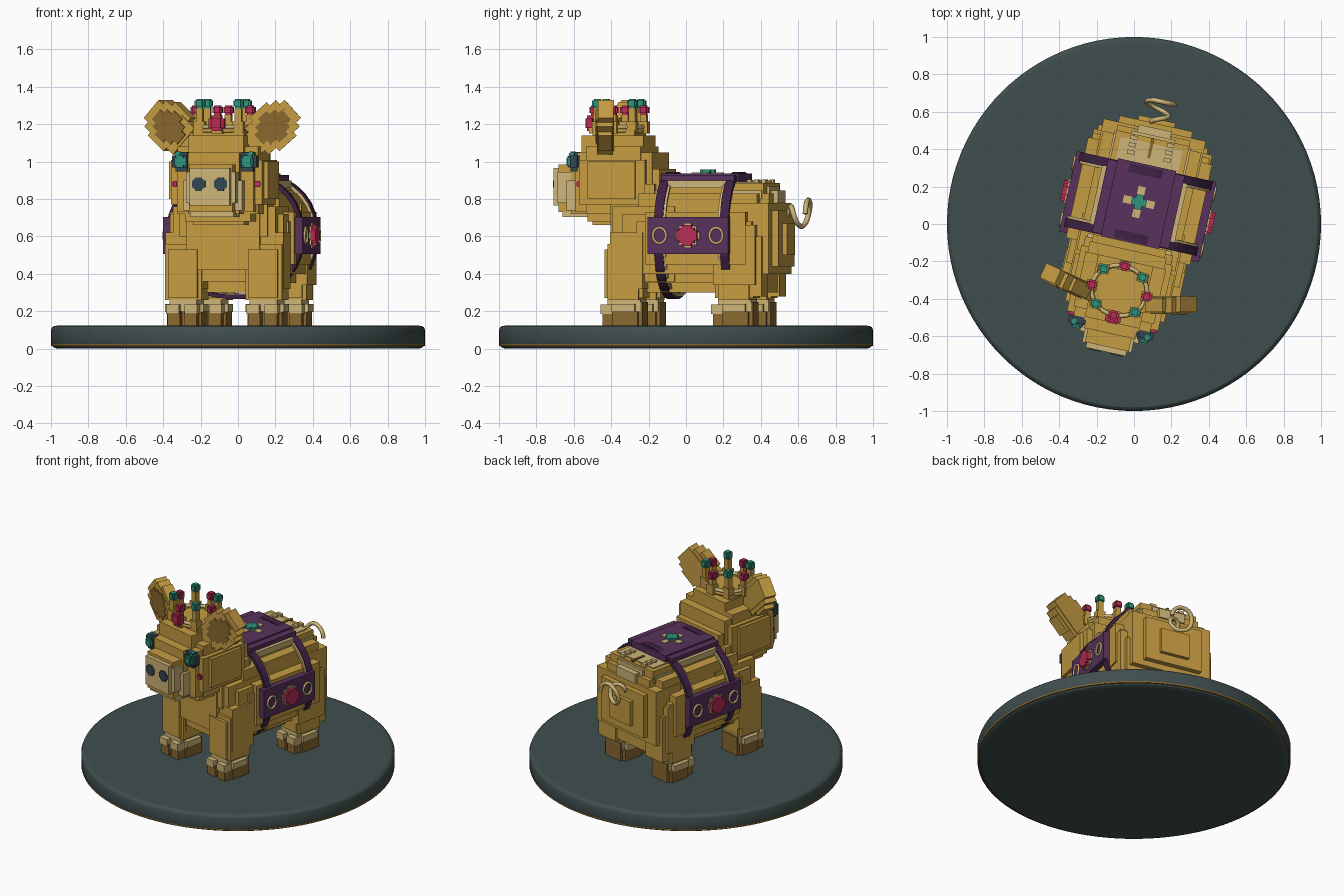
import bpy, bmesh, math
from mathutils import Matrix, Vector

if "Cube" in bpy.data.objects:
    bpy.data.objects.remove(bpy.data.objects["Cube"])

TURN = Matrix.Rotation(math.radians(-12.5), 4, 'Z')   # the pig stands turned on its base

def mat(name, r, g, b):
    m = bpy.data.materials.new(name)
    m.diffuse_color = (r, g, b, 1)
    m.use_nodes = True
    m.node_tree.nodes["Principled BSDF"].inputs["Base Color"].default_value = m.diffuse_color
    return m

GOLD = mat("gold", .56, .335, .056)
CREAM = mat("cream", .61, .46, .19)
BRONZE = mat("dark gold", .25, .14, .028)
PURPLE = mat("purple", .098, .032, .107)
PLUM = mat("dark purple", .05, .016, .058)
TEAL = mat("teal", .026, .30, .20)
PINK = mat("pink", .48, .026, .09)
SLATE = mat("slate", .051, .076, .076)
INK = mat("dark blue grey", .032, .061, .08)

def finish(name, bm, material, turn=True):
    bmesh.ops.recalc_face_normals(bm, faces=bm.faces)
    me = bpy.data.meshes.new(name)
    if turn:
        bm.transform(TURN)
    bm.to_mesh(me)
    bm.free()
    me.materials.append(material)
    ob = bpy.data.objects.new(name, me)
    bpy.context.collection.objects.link(ob)
    return ob

def boxes(name, material, items, place=Matrix()):
    """Blocks given as (x0, x1, y0, y1, z0, z1)."""
    bm = bmesh.new()
    for x0, x1, y0, y1, z0, z1 in items:
        m = Matrix.Translation(((x0+x1)/2, (y0+y1)/2, (z0+z1)/2)) @ Matrix.Diagonal((x1-x0, y1-y0, z1-z0, 1))
        bmesh.ops.create_cube(bm, size=1, matrix=place @ m)
    return finish(name, bm, material)

def sym(items):
    return [(-h, h, *rest) for h, *rest in items]

def cross(c, r, t):
    """Three-way block cross: a rounded voxel jewel."""
    out = []
    for k in range(3):
        h = [r*.62]*3
        h[k] = r
        h = [h[0], h[1]*t, h[2]]
        out.append((c[0]-h[0], c[0]+h[0], c[1]-h[1], c[1]+h[1], c[2]-h[2], c[2]+h[2]))
    return out

def lathe(name, material, profile, n=96, turn=False):
    bm = bmesh.new()
    rings = []
    for r, z in profile:
        rings.append([bm.verts.new((r*math.cos(i*math.tau/n), r*math.sin(i*math.tau/n), z)) for i in range(n)])
    for a, b in zip(rings, rings[1:]):
        for i in range(n):
            bm.faces.new((a[i], a[(i+1) % n], b[(i+1) % n], b[i]))
    bm.faces.new(rings[0])
    bm.faces.new(rings[-1])
    ob = finish(name, bm, material, turn)
    for p in ob.data.polygons:
        p.use_smooth = len(p.vertices) == 4 and abs(p.normal.z) < .95
    return ob

def tube(name, material, pts, r, closed=False):
    """Round wire along a list of points."""
    cu = bpy.data.curves.new(name, 'CURVE')
    cu.dimensions = '3D'
    cu.bevel_depth = r
    cu.bevel_resolution = 1
    cu.use_fill_caps = True
    sp = cu.splines.new('POLY')
    sp.points.add(len(pts)-1)
    for p, q in zip(sp.points, pts):
        p.co = (*(TURN @ Vector(q)), 1)
    sp.use_cyclic_u = closed
    cu.materials.append(material)
    ob = bpy.data.objects.new(name, cu)
    bpy.context.collection.objects.link(ob)

def ellipse(n, k, p=2.0):
    a = (k+.5)*math.tau/n
    c, s = math.cos(a), math.sin(a)
    return math.copysign(abs(c)**(2/p), c), math.copysign(abs(s)**(2/p), s)

def hoop(name, material, v, width, ru, rz, thick, n=32):
    """Flat strap ringing the body."""
    bm = bmesh.new()
    rows = []
    for k in range(n):
        c, s = ellipse(n, k, 2.25)
        rows.append([bm.verts.new(((ru+d)*c, v+w, .605+(rz+d)*s))
                     for d, w in ((0, -width), (thick, -width), (thick, width), (0, width))])
    for k in range(n):
        a, b = rows[k], rows[(k+1) % n]
        for j in range(4):
            bm.faces.new((a[j], a[(j+1) % 4], b[(j+1) % 4], b[j]))
    finish(name, bm, material)

# Round base with a thin metal rim band
lathe("base", SLATE, [(.965, 0), (.985, .006), (.997, .02), (1, .032), (1, .1), (.994, .114), (.98, .122), (.96, .123)])
lathe("base_rim_band", BRONZE, [(.99, .013), (.999, .014), (.999, .024), (.99, .025)])

# Body, chest, neck and rump
boxes("body", GOLD, sym([
    (.34, -.15, .40, .45, .73), (.27, -.20, .45, .35, .83), (.20, -.22, .47, .30, .885),
    (.32, -.2, .43, .40, .68), (.28, .3, .515, .40, .78), (.20, .3, .55, .44, .74), (.10, .4, .575, .5, .67),
    (.20, .3, .50, .50, .83), (.28, -.34, 0, .36, .76), (.31, -.28, 0, .44, .72), (.20, -.37, 0, .42, .8),
    (.24, -.36, -.12, .6, .88), (.20, -.3, -.1, .7, .96)]))
boxes("back_ridge", CREAM, sym([
    (.17, -.235, .44, .8, .892), (.12, -.15, .485, .8, .87), (.23, -.2, -.1, .8, .845), (.21, .3, .46, .8, .845),
    (.09, .46, .525, .78, .845)]))
boxes("back_slot", BRONZE, [(-.008, .008, .36, .47, .87, .898)])
boxes("back_tufts", CREAM, [(x-.02, x+.02, v, v+.022, .86, .905) for x in (-.1, .1) for v in (.36, .4, .44)])

# Legs and hooves
for end, v in (("front", -.275), ("hind", .33)):
    for side, s in (("left", -1), ("right", 1)):
        u = s*.22
        leg = [(u-.1, u+.1, v-.085, v+.085, .26, .56), (u-.08, u+.08, v-.105, v+.105, .27, .53)]
        if end == "hind":
            leg += [(u-.1, u+.11, v-.11, v+.12, .34, .66), (u-.08, u+.08, v, v+.15, .28, .6)]
        else:
            leg += [(u-.1, u+.105, v-.07, v+.11, .32, .62)]
        boxes(f"{end}_{side}_leg", GOLD, leg)
        boxes(f"{end}_{side}_hoof", BRONZE, [
            (u-.095, u+.095, v-.06, v+.08, .12, .2), (u-.07, u+.07, v-.02, v+.1, .12, .25),
            (u-.08, u-.012, v-.115, v, .12, .2), (u+.012, u+.08, v-.115, v, .12, .2)])
        boxes(f"{end}_{side}_hoof_cuff", CREAM, [
            (u-.105, u+.105, v-.06, v+.065, .195, .24), (u-.075, u+.075, v-.09, v+.09, .2, .262),
            (u-.085, u-.015, v-.125, v, .185, .235), (u+.015, u+.085, v-.125, v, .185, .235)])

# Head
boxes("head", GOLD, sym([
    (.25, -.53, -.17, .77, 1.01), (.272, -.48, -.22, .8, 1.0), (.21, -.56, -.14, .73, 1.05),
    (.22, -.5, -.2, .72, 1.08), (.15, -.54, -.2, .9, 1.14), (.18, -.5, -.2, .68, 1.08),
    (.14, -.48, -.25, .66, 1.17), (.14, -.60, -.3, .72, 1.05), (.12, -.672, -.5, .73, .985)]))
boxes("snout", CREAM, sym([
    (.16, -.62, -.5, .74, .9), (.135, -.675, -.5, .78, .945), (.11, -.70, -.5, .765, .965), (.12, -.65, -.5, .705, .8)]))

def plate(name, m, u, z, r, v0, v1):
    boxes(name, m, [(u-r, u+r, v0, v1, z-r*.5, z+r*.5), (u-r*.5, u+r*.5, v0, v1, z-r, z+r),
                    (u-r*.75, u+r*.75, v0, v1, z-r*.75, z+r*.75)])

for side, s in (("left", -1), ("right", 1)):
    plate(f"{side}_nostril", INK, s*.06, .88, .036, -.706, -.69)
    # Eyes: dark surround with a bright jewel
    boxes(f"{side}_eye", INK, cross((s*.18, -.565, 1.0), .052, .6))
    boxes(f"{side}_eye_jewel", TEAL, cross((s*.185, -.592, 1.0), .03, .6) + cross((s*.2, -.575, 1.035), .018, 1))
    boxes(f"{side}_cheek_gem", PINK, cross((s*.225, -.533, .88), .017, .8))
    # Ears: stepped leaves leaning outwards
    place = Matrix.Translation((s*.275, -.385, 1.185)) @ Matrix.Rotation(s*math.radians(12), 4, 'Z') \
        @ Matrix.Rotation(s*math.radians(48), 4, 'Y')
    boxes(f"{side}_ear", GOLD, [(-.065, .065, -.035, .05, -.16, .145), (-.095, .095, -.04, .045, -.115, .11),
                               (-.12, .12, -.035, .04, -.06, .065)], place)
    boxes(f"{side}_ear_inner", BRONZE, [(-.035, .035, -.047, .01, -.1, .1), (-.062, .062, -.047, .01, -.07, .072),
                                      (-.085, .085, -.047, .01, -.03, .035)], place)

# Crown: ring, stepped points and jewels
CV = -.365
for z in (1.165, 1.185):
    tube("crown_ring", CREAM if z > 1.17 else GOLD,
         [(.15*math.cos(k*math.tau/32), CV+.135*math.sin(k*math.tau/32), z) for k in range(32)], .012, True)
points, teal, pink = [], [], []
for k in range(8):
    a = k*math.tau/8
    u, v = .15*math.cos(a), CV+.135*math.sin(a)
    tall = .035 if k % 2 else 0
    points += [(u-.03, u+.03, v-.025, v+.025, 1.15, 1.215), (u-.018, u+.018, v-.018, v+.018, 1.2, 1.25+tall)]
    (teal if k % 2 else pink).extend(cross((u, v, 1.275+tall), .026, 1))
boxes("crown_points", GOLD, points)
boxes("crown_teal_jewels", TEAL, teal)
boxes("crown_pink_jewels", PINK, pink + cross((0, -.52, 1.205), .042, .6))

# Saddle: straps, top cloth, star and side panels
SV = .11
for name, v, inner in (("front", SV-.18, 1), ("rear", SV+.18, -1)):
    hoop(f"{name}_strap", PLUM, v, .024, .352, .318, .022)
    hoop(f"{name}_strap_trim", CREAM, v+inner*.03, .007, .352, .312, .016)
boxes("saddle_cloth", PURPLE, sym([(.21, SV-.2, SV+.2, .875, .928), (.16, SV-.215, SV+.215, .89, .937)]))
boxes("saddle_piping", CREAM, [(s*.222-.012, s*.222+.012, SV-.16, SV+.16, .86, .9) for s in (-1, 1)])
boxes("star_points", CREAM, [(-.085, .085, SV-.01, SV+.03, .93, .942), (-.02, .02, SV-.075, SV+.095, .93, .942)])
boxes("star_jewel", TEAL, [(-.04, .04, SV-.01, SV+.03, .93, .958), (-.02, .02, SV-.03, SV+.05, .93, .958)])
for side, s in (("left", -1), ("right", 1)):
    def flank(name, m, d0, d1, rects):
        a, b = sorted((s*d0, s*d1))
        boxes(f"{side}_{name}", m, [(a, b, *r) for r in rects])
    c, z = SV-.015, .605
    flank("panel", PURPLE, .33, .382, [(c-.22, c+.22, .505, .705)])
    flank("gem_mount", CREAM, .37, .392, [(c-.05, c+.05, z-.05, z+.05), (c-.066, c+.066, z-.02, z+.02),
                                         (c-.02, c+.02, z-.066, z+.066)])
    flank("gem", PINK, .38, .415, [(c-.055, c+.055, z-.026, z+.026), (c-.026, c+.026, z-.055, z+.055),
                                  (c-.04, c+.04, z-.04, z+.04)])
    for w in (-.155, .155):
        tube(f"{side}_buckle_ring", CREAM, [(s*.385, c+w+.036*math.cos(k*math.tau/16), z+.042*math.sin(k*math.tau/16))
                                           for k in range(16)], .007, True)

# Curly tail
tail = []
for k in range(37):
    t = k/36
    a = math.radians(200 - 560*t)
    r = .025 + .05*min(1, t*1.6)
    tail.append((r*math.cos(a), .54 + .13*min(1, t*1.3), .72 + r*1.0*math.sin(a)))
tube("tail", CREAM, tail, .014)
